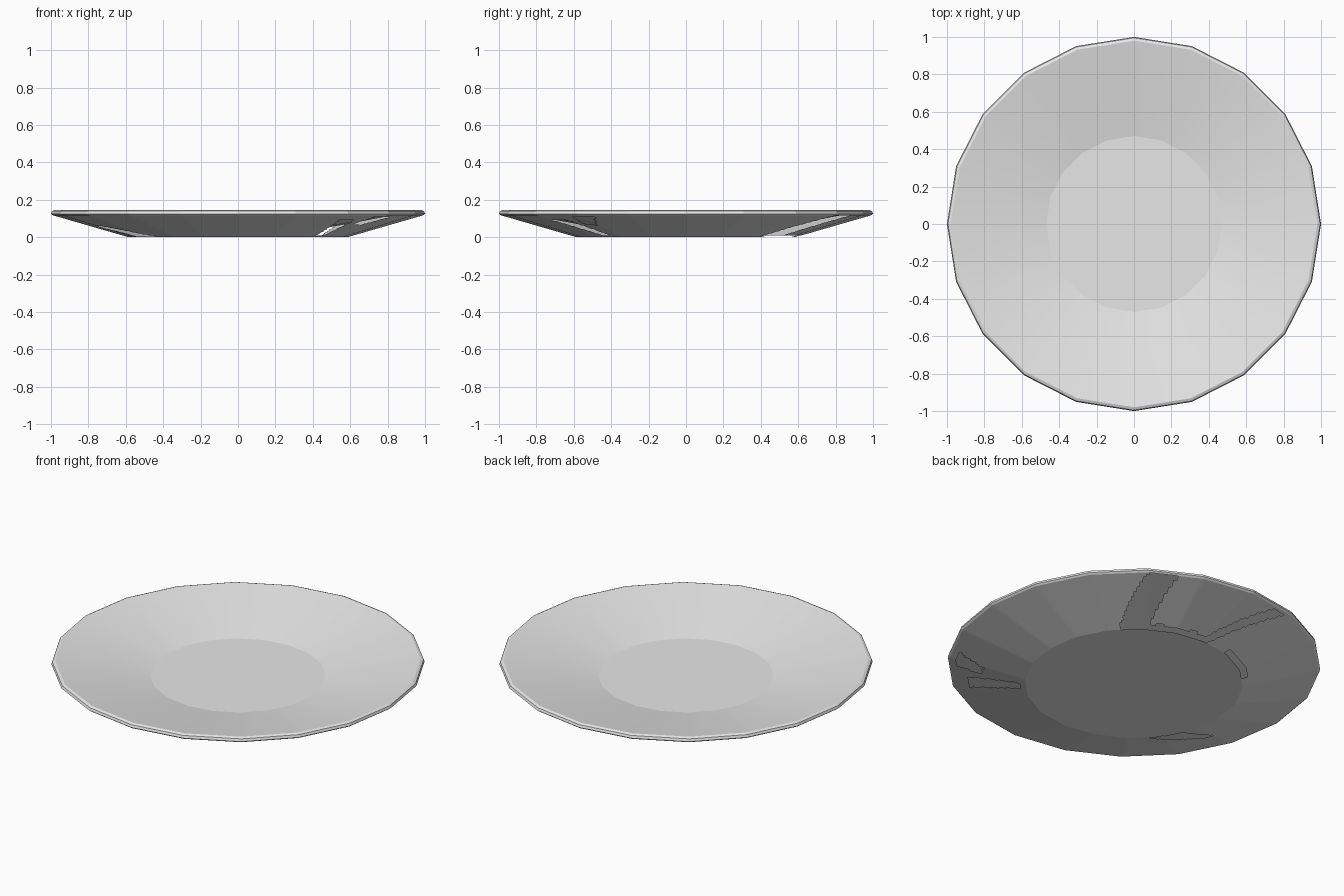
import bpy
import bmesh
from math import radians, degrees, cos, sin, atan2, hypot, pi

SIDES = 20

cube = bpy.data.objects.get("Cube")
if cube:
    bpy.data.objects.remove(cube, do_unlink=True)

glaze = bpy.data.materials.new("pale_grey_glaze")
glaze.use_nodes = True
glaze.diffuse_color = (0.8, 0.8, 0.8, 1)
glaze.node_tree.nodes["Principled BSDF"].inputs["Base Color"].default_value = (0.8, 0.8, 0.8, 1)


def ring(bm, radius, z, cuts=1):
    """Vertices round a regular polygon, each side cut into equal pieces."""
    corner = [(radius * cos(2 * pi * i / SIDES), radius * sin(2 * pi * i / SIDES))
              for i in range(SIDES + 1)]
    verts = []
    for (ax, ay), (bx, by) in zip(corner, corner[1:]):
        for k in range(cuts):
            t = k / cuts
            verts.append(bm.verts.new((ax + (bx - ax) * t, ay + (by - ay) * t, z)))
    return verts


def lathe(bm, profile, cuts=1):
    rings = [ring(bm, r, z, cuts) for r, z in profile]
    for low, high in zip(rings, rings[1:]):
        for j in range(len(low)):
            k = (j + 1) % len(low)
            bm.faces.new((low[j], low[k], high[k], high[j]))


def finish(bm, name, smooth):
    mesh = bpy.data.meshes.new(name)
    for face in bm.faces:
        face.smooth = smooth
    bm.to_mesh(mesh)
    bm.free()
    mesh.materials.append(glaze)
    obj = bpy.data.objects.new(name, mesh)
    bpy.context.collection.objects.link(obj)
    return obj


def disc(name, radius, z, facing_up):
    bm = bmesh.new()
    verts = ring(bm, radius, z)
    bm.faces.new(verts if facing_up else verts[::-1])
    finish(bm, name, False)


# Flat foot and flat centre
disc("plate_base", 0.585, 0, False)
disc("plate_floor", 0.47, 0.05, True)

# Sloping upper surface
bm = bmesh.new()
lathe(bm, [(0.98, 0.145), (0.47, 0.05)])
finish(bm, "upper_slope", True)

# Rounded lip
bm = bmesh.new()
lathe(bm, [(0.99, 0.117), (1.0, 0.125), (0.995, 0.139), (0.98, 0.145)])
finish(bm, "rim", False)

# Broken openings in the underside:
# inner radius, outer radius, angles at the inner end, angles at the outer end
OPENINGS = [
    (0.585, 0.98, 43, 57, 54, 64),
    (0.585, 0.62, 43, 89, 43, 89),
    (0.60, 0.96, 88, 93, 101, 106),
    (0.585, 0.61, 106, 135, 106, 135),
    (0.62, 0.90, -47, -42, -53, -46),
    (0.82, 0.95, -41, -36, -40, -31),
    (0.60, 0.78, 204, 222, 197, 201),
]


def is_open(face):
    c = face.calc_center_median()
    r = hypot(c.x, c.y)
    angle = degrees(atan2(c.y, c.x))
    for r0, r1, a0, a1, b0, b1 in OPENINGS:
        if r0 - 0.01 < r < r1:
            t = (r - r0) / (r1 - r0)
            start, end = a0 + (b0 - a0) * t, a1 + (b1 - a1) * t
            if start < angle < end or start < angle + 360 < end:
                return True
    return False


# Underside wall, divided finely enough to take the openings
bm = bmesh.new()
STEPS = 24
lathe(bm, [(0.585 + 0.405 * i / STEPS, 0.117 * i / STEPS) for i in range(STEPS + 1)], 18)
bmesh.ops.delete(bm, geom=[f for f in bm.faces if is_open(f)], context="FACES")
finish(bm, "underside_wall", True)
